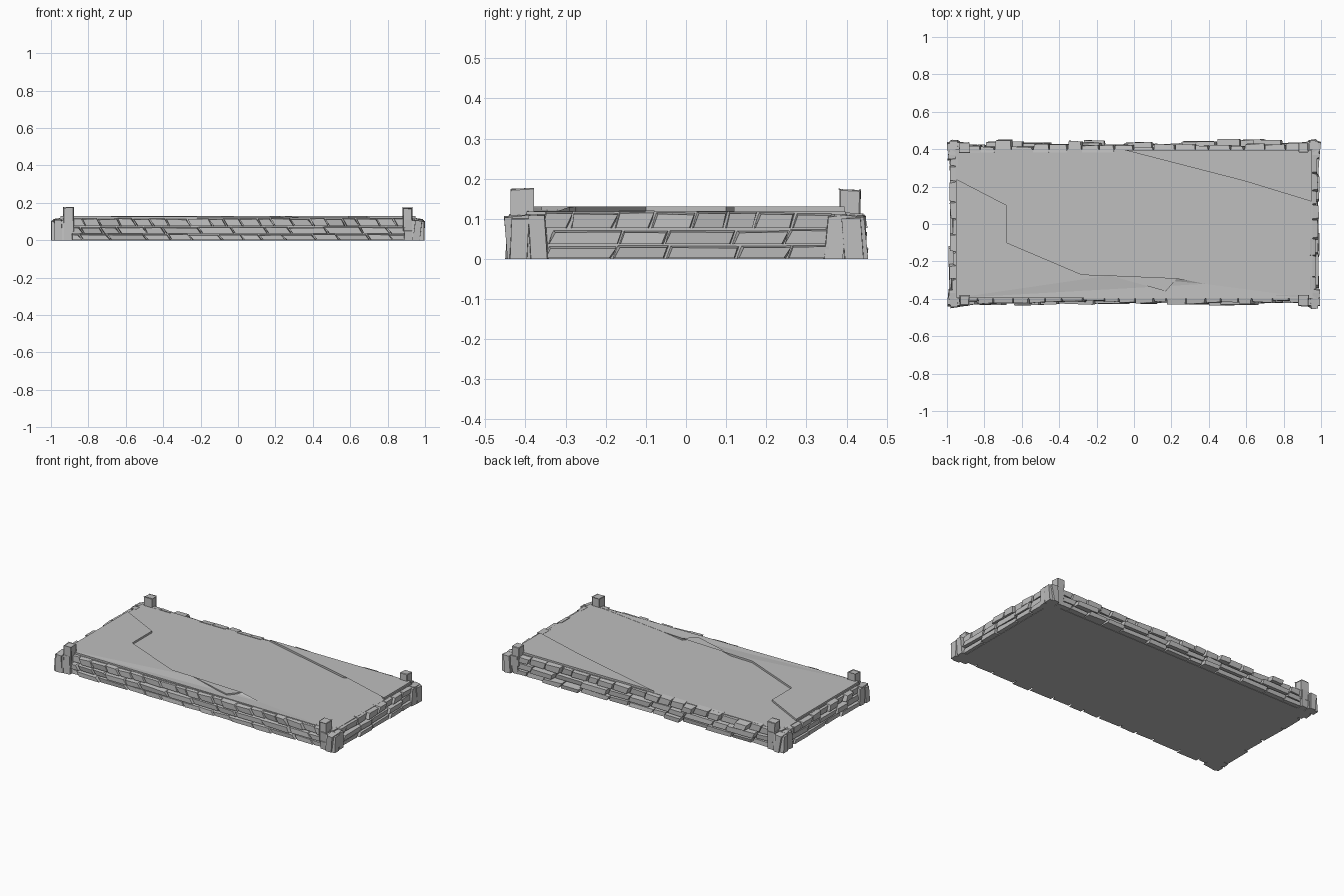
import bpy, bmesh, random
from mathutils import Vector, Matrix

random.seed(7)
cube = bpy.data.objects.get("Cube")
if cube:
    bpy.data.objects.remove(cube, do_unlink=True)

stone = bpy.data.materials.new("grey stone")
stone.use_nodes = True
stone.diffuse_color = (0.52, 0.52, 0.52, 1)
bsdf = stone.node_tree.nodes["Principled BSDF"]
bsdf.inputs["Base Color"].default_value = stone.diffuse_color
bsdf.inputs["Roughness"].default_value = 0.9

HX, HY = 0.955, 0.398      # half size of the core


def finish(bm, name):
    bmesh.ops.recalc_face_normals(bm, faces=bm.faces)
    mesh = bpy.data.meshes.new(name)
    bm.to_mesh(mesh)
    bm.free()
    mesh.materials.append(stone)
    obj = bpy.data.objects.new(name, mesh)
    bpy.context.collection.objects.link(obj)
    return obj


def block(bm, lo, hi, lean=0.0, jitter=0.0, shrink=0.0, frame=Matrix()):
    """Box whose outer (+y) face is chipped, and whose joints lean along x."""
    result = bmesh.ops.create_cube(bm, size=1)
    lo, hi = Vector(lo), Vector(hi)
    mid, size = (lo + hi) / 2, hi - lo
    for v in result["verts"]:
        top, outer, side = v.co.z > 0, v.co.y > 0, v.co.x
        p = mid + v.co * size
        p.x += lean * (v.co.z * 2)
        if outer:
            p.x += -2 * side * shrink + random.uniform(-jitter, jitter)
            p.y += random.uniform(-jitter, jitter)
            if top:
                p.z -= shrink + random.uniform(0, jitter)
        v.co = frame @ p


def plate(name, points, bottom):
    """Slab piece with its own height at each point."""
    bm = bmesh.new()
    low = [bm.verts.new((x, y, bottom)) for x, y, z in points]
    high = [bm.verts.new(p) for p in points]
    n = len(points)
    for i in range(n):
        j = (i + 1) % n
        bm.faces.new((low[i], low[j], high[j], high[i]))
    bm.faces.new(low[::-1])
    top = bm.faces.new(high)
    bmesh.ops.triangulate(bm, faces=[top])
    return finish(bm, name)


# Core and paved floor, with two raised broken pieces
bm = bmesh.new()
block(bm, (-HX, -HY, 0), (HX, HY, 0.118))
finish(bm, "floor_core")
plate("raised_back_piece",
      [(x, y, 0.13) for x, y in ((-0.05, 0.395), (0.59, 0.23), (0.69, 0.31),
                                 (0.95, 0.12), (0.95, 0.395))], 0.11)
crack = ((0.23, -0.29), (0.17, -0.36), (-0.13, -0.275), (-0.28, -0.27),
         (-0.68, -0.1), (-0.68, 0.1), (-0.95, 0.24), (-0.95, -0.395))
plate("raised_front_piece",
      [(0.95, -0.395, 0.119), (0.38, -0.32, 0.119)]
      + [(x, y, 0.13) for x, y in crack], 0.11)

# Stone courses: bottom, top, shortest and longest stone, least and most depth
COURSES = ((0.002, 0.036, 0.09, 0.2, 0.018, 0.036),
           (0.037, 0.076, 0.09, 0.2, 0.018, 0.036),
           (0.077, 0.121, 0.07, 0.12, 0.012, 0.034))
SIDES = (("front", 180, HX, HY), ("back", 0, HX, HY),
         ("left", -90, HY, HX), ("right", 90, HY, HX))

for name, angle, half, dist in SIDES:
    frame = Matrix.Rotation(angle * 3.14159265 / 180, 4, "Z")
    bm = bmesh.new()
    lean = 0.011 if name == "front" else -0.006
    for z0, z1, short, long, thin, thick in COURSES:
        u = -half + 0.04
        end = half - 0.04
        while u < end - 0.02:
            w = min(random.uniform(short, long), end - u)
            d = random.uniform(thin, thick)
            if name == "back" and random.random() < 0.2:
                d += 0.018
            block(bm, (u + 0.001, dist - 0.015, z0),
                  (u + w - 0.001, dist + d, z1 - random.uniform(0, 0.005)),
                  lean, 0.004, 0.004, frame)
            u += w
    finish(bm, name + "_wall_stones")

# Corner stones and short posts
for sx, side in ((1, "left"), (-1, "right")):
    for sy, end in ((1, "back"), (-1, "front")):
        mirror = Matrix.Diagonal((sx, sy, 1, 1))
        bm = bmesh.new()
        block(bm, (0.935, 0.37, 0), (0.985, 0.448, 0.112), 0.004, 0.006, 0.004, mirror)
        block(bm, (0.885, 0.37, 0), (0.934, 0.438, 0.118), 0.003, 0.005, 0.003, mirror)
        turn = mirror @ Matrix(((0, 1, 0, 0), (1, 0, 0, 0), (0, 0, 1, 0), (0, 0, 0, 1)))
        block(bm, (0.345, 0.93, 0), (0.395, 0.992, 0.112), 0.004, 0.005, 0.003, turn)
        block(bm, (0.39, 0.93, 0), (0.44, 0.997, 0.106), -0.004, 0.003, 0.004, turn)
        finish(bm, f"{end}_{side}_corner_stones")

        bm = bmesh.new()
        block(bm, (0.88, 0.382, 0.05), (0.932, 0.434, 0.174), 0, 0.002, 0.002, mirror)
        bmesh.ops.bevel(bm, geom=bm.edges[:], offset=0.003, segments=1, affect="EDGES")
        finish(bm, f"{end}_{side}_post")
